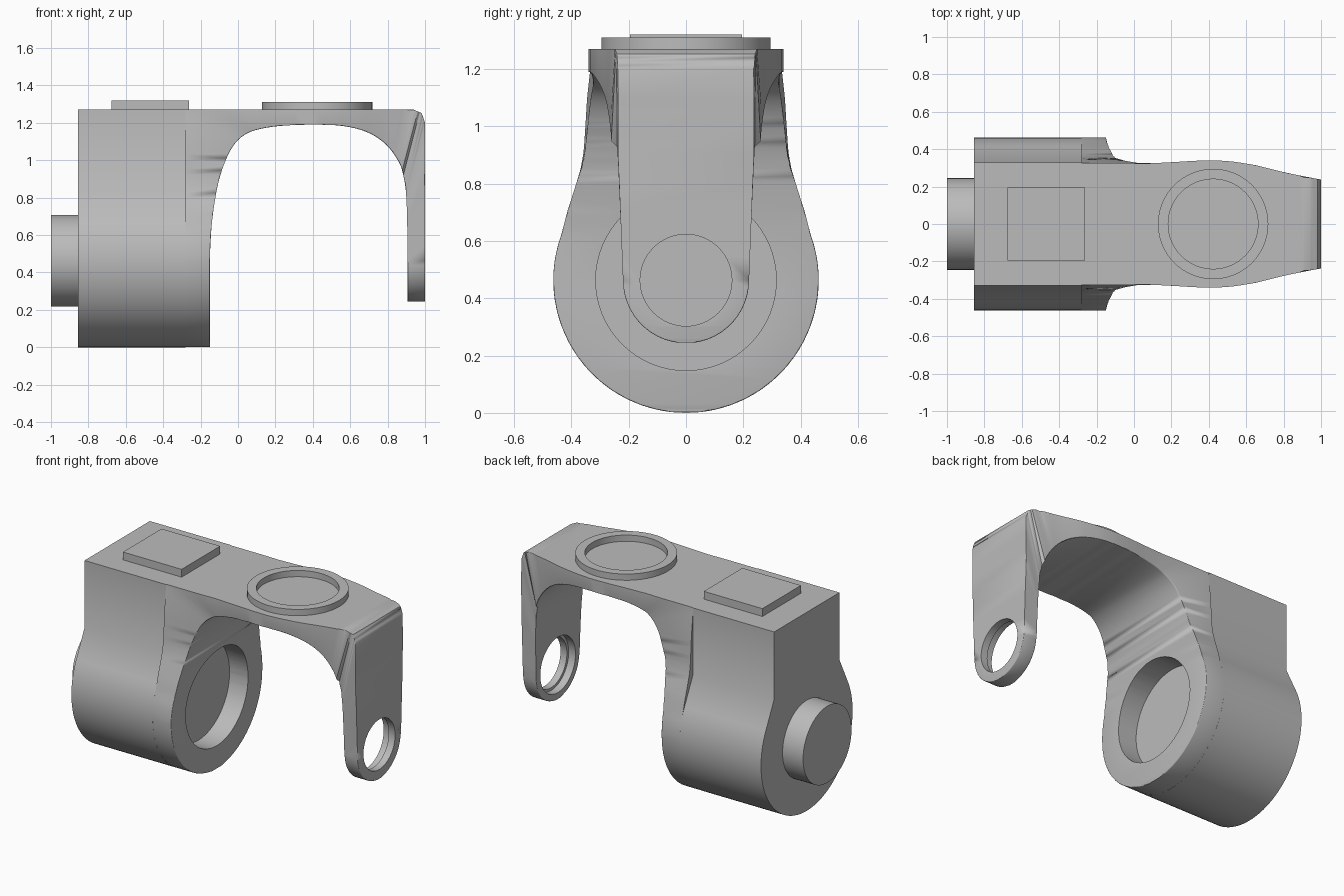
import bpy, bmesh, math
from mathutils import Matrix, Vector

cube = bpy.data.objects.get("Cube")
if cube:
    bpy.data.objects.remove(cube)

GREY = (0.5, 0.5, 0.5, 1)
grey = bpy.data.materials.new("plain grey")
grey.use_nodes = True
grey.diffuse_color = GREY
grey.node_tree.nodes["Principled BSDF"].inputs["Base Color"].default_value = GREY

AXIS, RADIUS, TOP, STEP = 0.463, 0.463, 1.27, -0.28   # barrel axis height, barrel radius, deck, joint
ARM_RADIUS = 0.22


def activate(obj):
    bpy.ops.object.select_all(action='DESELECT')
    obj.select_set(True)
    bpy.context.view_layer.objects.active = obj


def finish(bm, name):
    bmesh.ops.recalc_face_normals(bm, faces=bm.faces)
    mesh = bpy.data.meshes.new(name)
    bm.to_mesh(mesh)
    bm.free()
    obj = bpy.data.objects.new(name, mesh)
    bpy.context.collection.objects.link(obj)
    mesh.materials.append(grey)
    return obj


def smooth(obj):
    activate(obj)
    bpy.ops.object.shade_smooth_by_angle(angle=math.radians(32))


def rod(name, x_start, x_end, radius):
    """Cylinder lying along x on the barrel axis."""
    bm = bmesh.new()
    place = Matrix.Translation(((x_start + x_end) / 2, 0, AXIS)) @ Matrix.Rotation(math.pi / 2, 4, 'Y')
    bmesh.ops.create_cone(bm, cap_ends=True, segments=64, radius1=radius, radius2=radius,
                          depth=x_end - x_start, matrix=place)
    return finish(bm, name)


def cut(obj, cutter):
    mod = obj.modifiers.new("hole", 'BOOLEAN')
    mod.operation, mod.solver, mod.object = 'DIFFERENCE', 'EXACT', cutter
    activate(obj)
    bpy.ops.object.modifier_apply(modifier=mod.name)
    bpy.data.objects.remove(cutter)


def lookup(table, value):
    """Smooth interpolation in a table of (position, width) pairs."""
    if value <= table[0][0]:
        return table[0][1]
    for (a, wa), (b, wb) in zip(table, table[1:]):
        if value <= b:
            return wa + (wb - wa) * (value - a) / (b - a)
    return table[-1][1]


def catmull(p, t):
    a, b, c, d = (Vector(q) for q in p)
    return 0.5 * (2 * b + (c - a) * t + (2 * a - 5 * b + 4 * c - d) * t ** 2
                  + (3 * b - a - 3 * c + d) * t ** 3)


# Half widths: deck seen from above, leg and arm by height
deck_plan = [(-0.2, 0.33), (0.05, 0.323), (0.2, 0.33), (0.32, 0.338), (0.43, 0.341), (0.53, 0.334),
             (0.65, 0.315), (0.8, 0.277), (0.93, 0.25), (1, 0.238)]
leg_side = [(0.62, 0.435), (0.7, 0.415), (0.78, 0.389), (0.85, 0.368), (0.91, 0.357), (1, 0.351),
            (1.1, 0.345), (TOP, 0.326)]
arm_side = [(AXIS, ARM_RADIUS), (0.8, 0.233), (1.1, 0.25)]


def half_width(x, z):
    if x > 0.88:
        if z < AXIS:
            return math.sqrt(ARM_RADIUS ** 2 - (AXIS - z) ** 2)
        return min(lookup(deck_plan, x), lookup(arm_side, z))
    leg = lookup(leg_side, z)
    if z < leg_side[0][0]:
        leg = math.sqrt(RADIUS ** 2 - (AXIS - z) ** 2)
    blend = min(max((x + 0.12) / 0.17, 0), 1)
    return leg + (lookup(deck_plan, x) - leg) * blend


# Arched frame: stations of outer (x, z) and inner (x, z)
arch = [(STEP, 0.56, -0.147, 0.56), (STEP, 0.68, -0.138, 0.68), (STEP, 0.8, -0.121, 0.8),
        (STEP, 0.9, -0.1, 0.9), (STEP, 1, -0.07, 0.99), (STEP, 1.12, -0.03, 1.07),
        (STEP, TOP, 0.02, 1.125), (0, TOP, 0.09, 1.16), (0.2, TOP, 0.22, 1.183),
        (0.4, TOP, 0.4, 1.19), (0.56, TOP, 0.56, 1.183), (0.7, TOP, 0.69, 1.15),
        (0.82, TOP, 0.79, 1.085), (0.94, TOP, 0.86, 0.99), (0.982, 1.252, 0.888, 0.9),
        (1, 1.2, 0.9, 0.8), (1, 0.8, 0.905, 0.64)]
angles = [math.radians(84 * i / 12) for i in range(13)]
foot = [(STEP, AXIS - RADIUS * math.sin(a), -0.15, AXIS - RADIUS * math.sin(a)) for a in reversed(angles)]
tip = [(1, AXIS - ARM_RADIUS * math.sin(a), 0.907, AXIS - ARM_RADIUS * math.sin(a)) for a in angles]
path = foot[-1:] + arch + tip[:1]
stations = foot[:-1]
for i in range(len(path) - 1):
    knots = [path[max(i - 1, 0)], path[i], path[i + 1], path[min(i + 2, len(path) - 1)]]
    for k in range(4):
        inner = catmull([q[2:] for q in knots], k / 4)
        outer = Vector(path[i][:2]).lerp(Vector(path[i + 1][:2]), k / 4)
        stations.append((*outer, *inner))
stations += tip

bm = bmesh.new()
loops = []
for xo, zo, xi, zi in stations:
    wo, wi = half_width(xo, zo), half_width(xi, zi)
    corners = [(xo, -wo, zo), (xo, wo, zo), (xi, wi, zi), (xi, -wi, zi)]
    loops.append([bm.verts.new(c) for c in corners])
for a, b in zip(loops, loops[1:]):
    for k in range(4):
        bm.faces.new((a[k], a[k - 1], b[k - 1], b[k]))
bm.faces.new(loops[0])
bm.faces.new(loops[-1])

# Round the inner rims, and the outer rims of the arm
rims = [bm.edges.get((loops[0][2], loops[0][3]))]
rims += [bm.edges.get((loops[-1][k], loops[-1][k + 1])) for k in (0, 2)]
for a, b in zip(loops, loops[1:]):
    rims += [bm.edges.get((a[k], b[k])) for k in (2, 3)]
    if a[0].co.x > 0.9:
        rims += [bm.edges.get((a[k], b[k])) for k in (0, 1)]
bmesh.ops.bevel(bm, geom=rims, offset=0.022, segments=3, profile=0.5, affect='EDGES', clamp_overlap=True)
frame = finish(bm, "arched_frame")
cut(frame, rod("pocket_cutter", -0.4, 0.1, 0.315))
cut(frame, rod("hole_cutter", 0.7, 1.2, 0.16))
cut(frame, rod("counterbore_cutter", 0.7, 0.955, 0.178))
smooth(frame)

# Barrel housing: round below, tangent shoulders, straight block above
shoulder = math.atan(0.5)
sweep = math.pi + 2 * shoulder
outline = [(RADIUS * math.cos(shoulder - sweep * i / 60), AXIS + RADIUS * math.sin(shoulder - sweep * i / 60))
           for i in range(61)]
outline += [(-0.33, 0.84), (-0.33, TOP), (0.33, TOP), (0.33, 0.84)]
bm = bmesh.new()
end = bm.faces.new([bm.verts.new((-0.855, y, z)) for y, z in outline])
grown = bmesh.ops.extrude_face_region(bm, geom=[end], use_keep_orig=True)
bmesh.ops.translate(bm, vec=(STEP + 0.855, 0, 0),
                    verts=[v for v in grown["geom"] if isinstance(v, bmesh.types.BMVert)])
smooth(finish(bm, "barrel_housing"))

# Axle stub
smooth(rod("axle_stub", -1, -0.85, 0.245))

# Raised pad on the deck
bm = bmesh.new()
bmesh.ops.create_cube(bm, size=1, matrix=Matrix.Translation((-0.47, 0, TOP + 0.02))
                      @ Matrix.Diagonal((0.415, 0.39, 0.06, 1)))
finish(bm, "raised_pad")

# Raised ring on the deck
bm = bmesh.new()
section = [bm.verts.new((r, 0, z)) for r, z in
           ((0.24, TOP - 0.01), (0.295, TOP - 0.01), (0.295, TOP + 0.04), (0.24, TOP + 0.04))]
edges = [bm.edges.new((section[k - 1], section[k])) for k in range(4)]
bmesh.ops.spin(bm, geom=section + edges, cent=(0, 0, 0), axis=(0, 0, 1), angle=2 * math.pi,
               steps=64, use_merge=True)
bmesh.ops.translate(bm, verts=bm.verts, vec=(0.423, 0, 0))
smooth(finish(bm, "raised_ring"))
